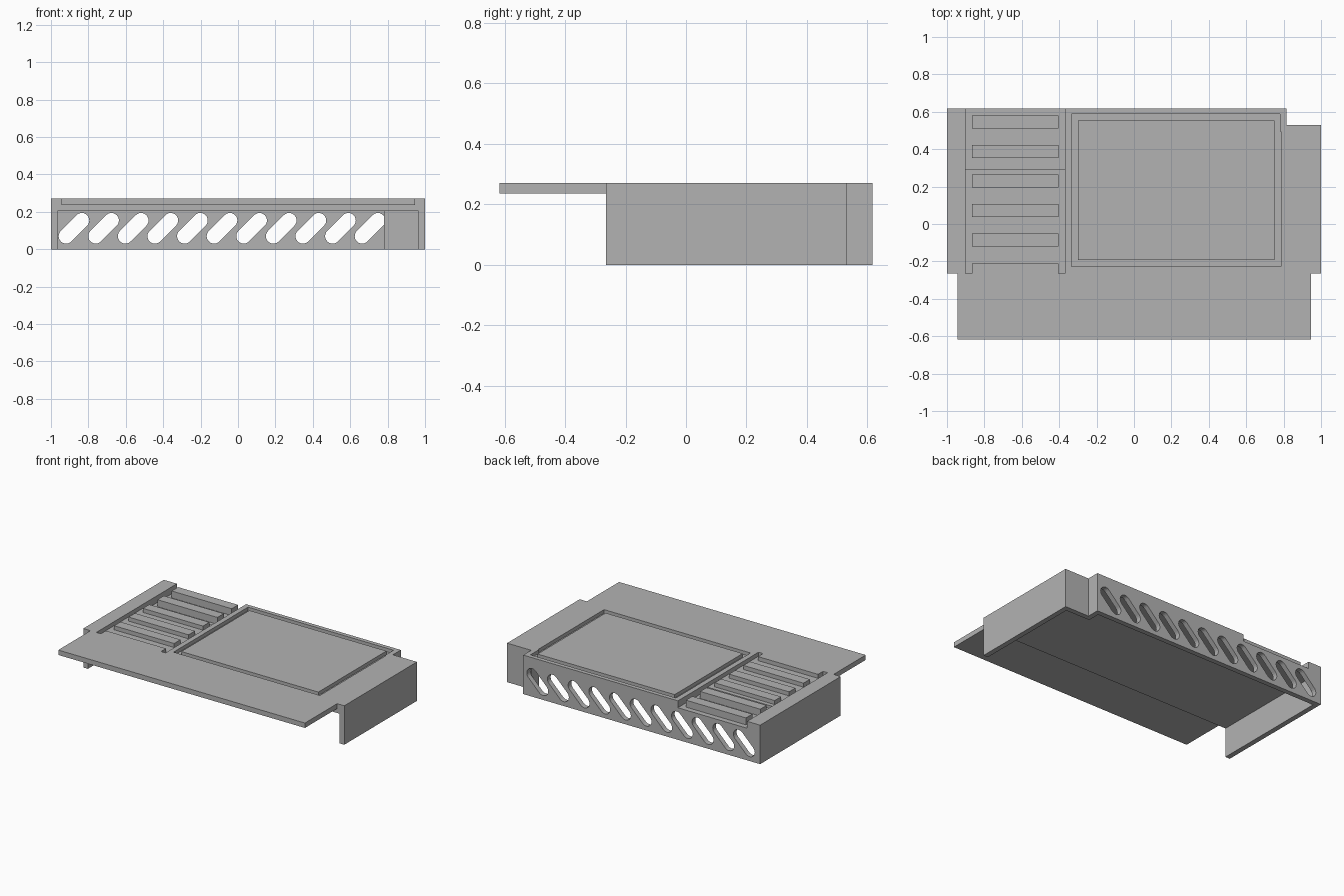
import bpy, bmesh
from math import cos, sin, pi

cube = bpy.data.objects.get("Cube")
if cube:
    bpy.data.objects.remove(cube, do_unlink=True)

grey = bpy.data.materials.new("plain grey")
grey.use_nodes = True
colour = (0.45, 0.45, 0.45, 1)
grey.diffuse_color = colour
grey.node_tree.nodes["Principled BSDF"].inputs["Base Color"].default_value = colour

TOP, WALL = 0.27, 0.035
BACK, FRONT, LIP = 0.617, -0.265, -0.617
UNDERSIDE = 0.205


def prism(name, outline, start, end, axis="z"):
    """Extrude an outline along z, or an x-z outline along y."""
    bm = bmesh.new()
    place = (lambda a, b: (a, b, start)) if axis == "z" else (lambda a, b: (a, start, b))
    face = bm.faces.new([bm.verts.new(place(a, b)) for a, b in outline])
    new = bmesh.ops.extrude_face_region(bm, geom=[face])["geom"]
    shift = (0, 0, end - start) if axis == "z" else (0, end - start, 0)
    bmesh.ops.translate(bm, vec=shift, verts=[v for v in new if isinstance(v, bmesh.types.BMVert)])
    bmesh.ops.recalc_face_normals(bm, faces=bm.faces)
    mesh = bpy.data.meshes.new(name)
    bm.to_mesh(mesh)
    bm.free()
    obj = bpy.data.objects.new(name, mesh)
    mesh.materials.append(grey)
    bpy.context.collection.objects.link(obj)
    return obj


def box(name, x0, x1, y0, y1, z0, z1):
    return prism(name, [(x0, y0), (x1, y0), (x1, y1), (x0, y1)], z0, z1)


def cut(target, cutter):
    mod = target.modifiers.new("cut", "BOOLEAN")
    mod.operation, mod.solver, mod.object = "DIFFERENCE", "EXACT", cutter
    bpy.context.view_layer.objects.active = target
    bpy.ops.object.modifier_apply(modifier=mod.name)
    bpy.data.objects.remove(cutter, do_unlink=True)


# Stand body: one outline with a narrower front shelf and a notched back corner
notch_x, notch_y, shelf_x = 0.815, 0.53, 0.945
stand = prism("stand_body", [
    (-shelf_x, LIP), (shelf_x, LIP), (shelf_x, FRONT), (1, FRONT), (1, notch_y),
    (notch_x, notch_y), (notch_x, BACK), (-1, BACK), (-1, FRONT), (-shelf_x, FRONT)], 0, TOP)

# Space below the shelf and hollow underside, leaving thin walls
cut(stand, box("shelf_cutter", -1.2, 1.2, -1, FRONT, -0.1, 0.236))
side = 1 - WALL
cut(stand, prism("hollow_cutter", [
    (-side, -0.5), (side, -0.5), (side, notch_y - WALL), (notch_x - WALL, notch_y - WALL),
    (notch_x - WALL, BACK - WALL), (-side, BACK - WALL)], -0.1, UNDERSIDE))

# Slanted ventilation slots in the back wall
radius, reach = 0.04, 0.042
for i in range(11):
    cx, cz = -0.877 + i * 0.1583, 0.112
    outline = []
    for sign, first in ((1, -pi / 4), (-1, 3 * pi / 4)):
        for k in range(13):
            a = first + pi * k / 12
            outline.append((cx + sign * reach + radius * cos(a), cz + sign * reach + radius * sin(a)))
    cut(stand, prism("slot_cutter", outline, BACK - WALL - 0.003, BACK + 0.1, "y"))

# Rack recess: shallow front, deeper rear open at the back, two small front ears
left, right, gap = -0.90, -0.37, 0.035
shallow, deep, step_y = 0.242, 0.222, 0.295
cut(stand, box("rack_front_cutter", left, right, -0.21, step_y + 0.01, shallow, 0.4))
cut(stand, box("rack_rear_cutter", left, right, step_y, BACK + 0.1, deep, 0.4))
for x in (left, right - gap):
    cut(stand, box("rack_ear_cutter", x, x + gap, FRONT, -0.2, shallow, 0.4))

# Rack bars
for i in range(5):
    y = -0.085 + i * 0.1575
    floor = deep if y > step_y else shallow
    box("rack_bar", left + gap, right - gap, y - 0.035, y + 0.035, floor - 0.005, TOP)

# Groove framing the work surface, stepping in beside the corner notch
groove_floor = 0.245
cut(stand, prism("groove_cutter", [
    (-0.335, -0.227), (0.787, -0.227), (0.787, notch_y - WALL), (0.78, notch_y - WALL),
    (0.78, 0.588), (-0.335, 0.588)], groove_floor, 0.4))
box("work_surface_panel", -0.30, 0.75, -0.192, 0.553, groove_floor - 0.005, TOP)
